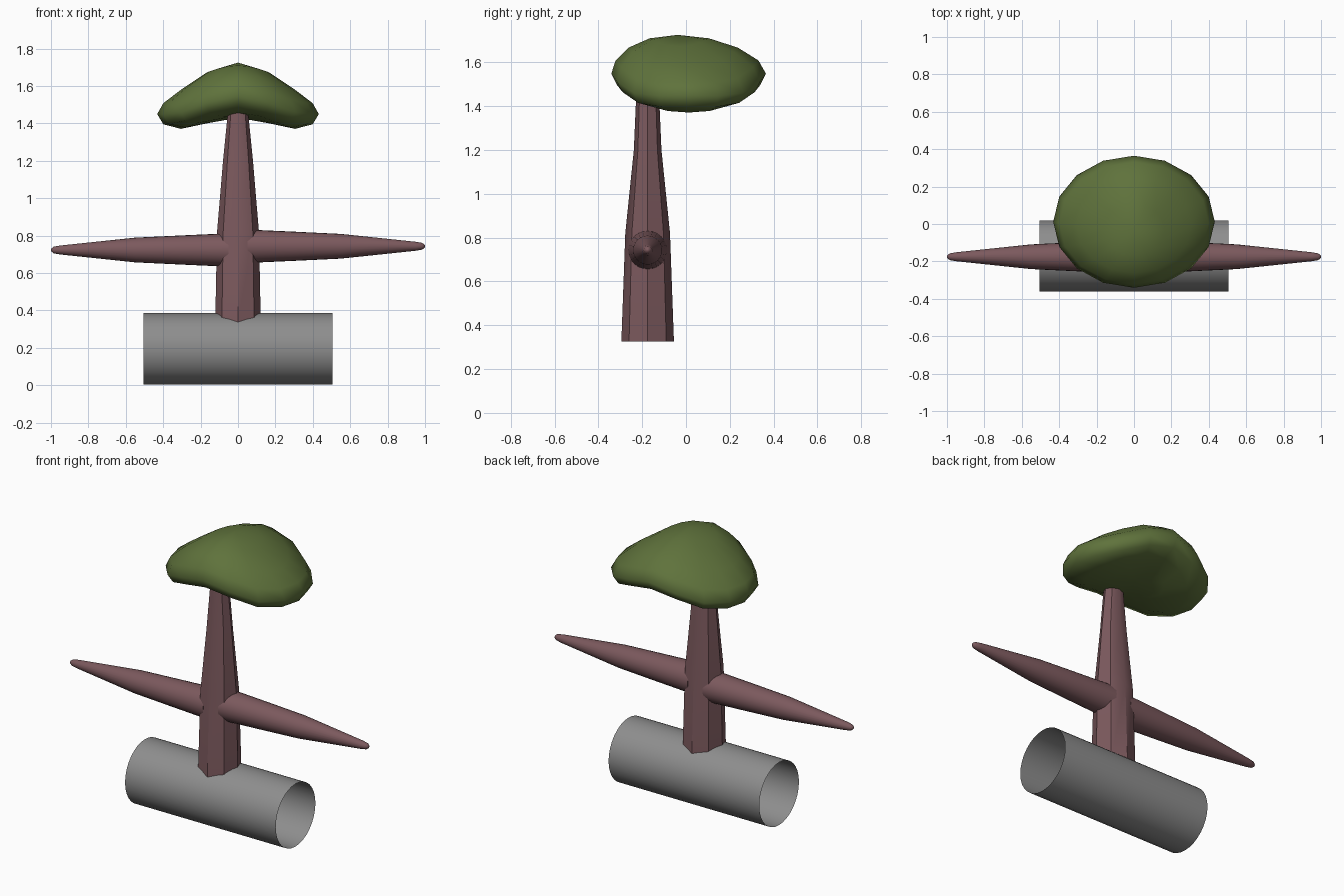
import bpy, bmesh, math
from mathutils import Vector

if "Cube" in bpy.data.objects:
    bpy.data.objects.remove(bpy.data.objects["Cube"])


def material(name, rgb):
    m = bpy.data.materials.new(name)
    m.diffuse_color = (*rgb, 1)
    m.use_nodes = True
    m.node_tree.nodes["Principled BSDF"].inputs["Base Color"].default_value = m.diffuse_color
    return m


BARK = material("reddish brown bark", (0.20, 0.10, 0.11))
LEAF = material("leaf green", (0.115, 0.17, 0.045))
GREY = material("grey", (0.27, 0.27, 0.27))
Y = -0.175


def finish(name, bm, mat, angle):
    bmesh.ops.recalc_face_normals(bm, faces=bm.faces)
    me = bpy.data.meshes.new(name)
    bm.to_mesh(me)
    bm.free()
    me.materials.append(mat)
    ob = bpy.data.objects.new(name, me)
    bpy.context.collection.objects.link(ob)
    bpy.ops.object.select_all(action='DESELECT')
    ob.select_set(True)
    bpy.context.view_layer.objects.active = ob
    bpy.ops.object.shade_smooth_by_angle(angle=math.radians(angle))


def loft(name, rings, sides, mat, along_x, caps=True, angle=40):
    """Skin rings given as (centre, radius a, radius b), along x or z."""
    bm = bmesh.new()
    loops = []
    for c, a, b in rings:
        loop = []
        for i in range(sides):
            t = 2 * math.pi * i / sides
            u, v = a * math.cos(t), b * math.sin(t)
            off = Vector((0, u, v)) if along_x else Vector((u, v, 0))
            loop.append(bm.verts.new(Vector(c) + off))
        loops.append(loop)
    for p, q in zip(loops, loops[1:]):
        for i in range(sides):
            j = (i + 1) % sides
            bm.faces.new((p[i], p[j], q[j], q[i]))
    if caps:
        bm.faces.new(loops[0])
        bm.faces.new(loops[-1])
    finish(name, bm, mat, angle)


# Open horizontal tube at the base
loft("base_tube", [((x, -0.17, 0.195), 0.19, 0.19) for x in (-0.505, 0.505)],
     32, GREY, True, caps=False)

# Eight-sided tapering trunk
loft("trunk", [((0, Y, z), a, b) for z, a, b in
               [(0.325, 0.122, 0.12), (0.82, 0.112, 0.102),
                (1.2, 0.08, 0.063), (1.5, 0.05, 0.05)]],
     8, BARK, False)

# Two round branches, the right one slightly higher
PROFILE = [(0.05, 0.089), (0.1, 0.087), (0.3, 0.078), (0.55, 0.066),
           (0.95, 0.024), (0.985, 0.018), (0.997, 0.009), (1.0, 0.002)]
for name, side, z in (("left_branch", -1, 0.723), ("right_branch", 1, 0.743)):
    loft(name, [((side * x, Y, z), r, r) for x, r in PROFILE],
         24, BARK, True, angle=60)

# Canopy: flattened sphere whose left and right ends droop
bm = bmesh.new()
bmesh.ops.create_uvsphere(bm, u_segments=16, v_segments=8, radius=1)
for v in bm.verts:
    x, y, z = v.co
    drop = 0.0638 * (1 - math.cos(math.pi * x)) + 0.03 * y * y
    v.co = (0.432 * x, 0.012 + 0.353 * y - 0.05 * max(z, 0) ** 2,
            1.5775 + 0.1475 * z - drop)
finish("canopy", bm, LEAF, 80)
